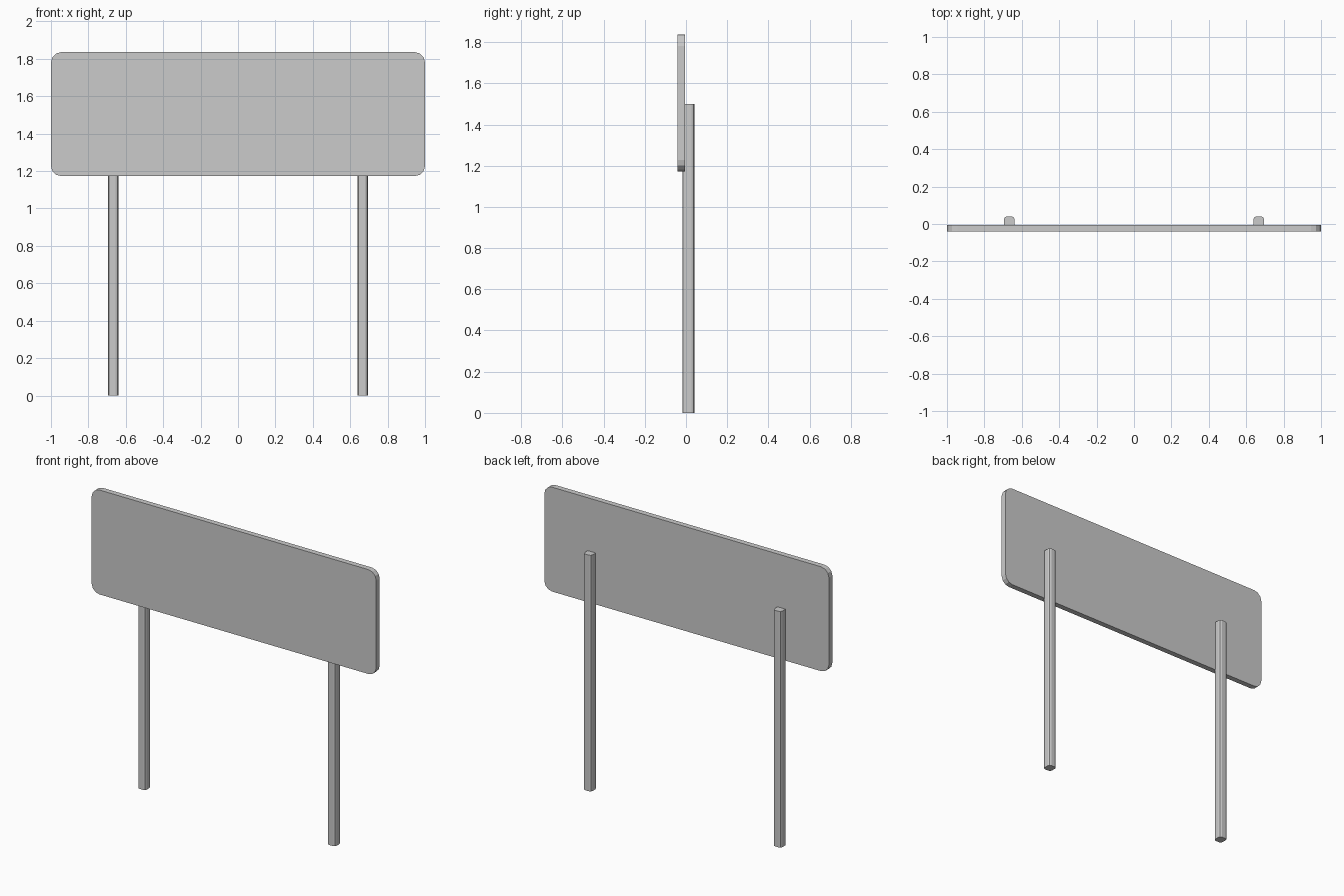
import bpy, bmesh
from math import sin, cos, pi

if "Cube" in bpy.data.objects:
    bpy.data.objects.remove(bpy.data.objects["Cube"])


def rounded_rect(w, h, r, seg):
    """Outline of a rounded rectangle centred on the origin."""
    pts = []
    for i, (sx, sy) in enumerate([(1, 1), (-1, 1), (-1, -1), (1, -1)]):
        for k in range(seg + 1):
            a = (i + k / seg) * pi / 2
            pts.append((sx * (w / 2 - r) + r * cos(a), sy * (h / 2 - r) + r * sin(a)))
    return pts


def prism(name, outline, direction):
    """Extrude a closed 3D outline along a direction."""
    bm = bmesh.new()
    face = bm.faces.new([bm.verts.new(p) for p in outline])
    ext = bmesh.ops.extrude_face_region(bm, geom=[face], use_keep_orig=True)
    verts = [g for g in ext["geom"] if isinstance(g, bmesh.types.BMVert)]
    bmesh.ops.translate(bm, verts=verts, vec=direction)
    bmesh.ops.recalc_face_normals(bm, faces=bm.faces)
    mesh = bpy.data.meshes.new(name)
    bm.to_mesh(mesh)
    bm.free()
    ob = bpy.data.objects.new(name, mesh)
    bpy.context.collection.objects.link(ob)
    return ob


# Sign board: rounded panel standing in the xz plane
Z0, Z1 = 1.173, 1.836
board = [(x, -0.041, z + (Z0 + Z1) / 2) for x, z in rounded_rect(2.0, Z1 - Z0, 0.055, 3)]
prism("sign_board", board, (0, 0.035, 0))

# Two posts with rounded edges, set slightly into the back of the board
for side, x0 in (("left", -0.667), ("right", 0.667)):
    post = [(x + x0, y + 0.0115, 0) for x, y in rounded_rect(0.056, 0.059, 0.015, 2)]
    prism(f"{side}_post", post, (0, 0, 1.5))
